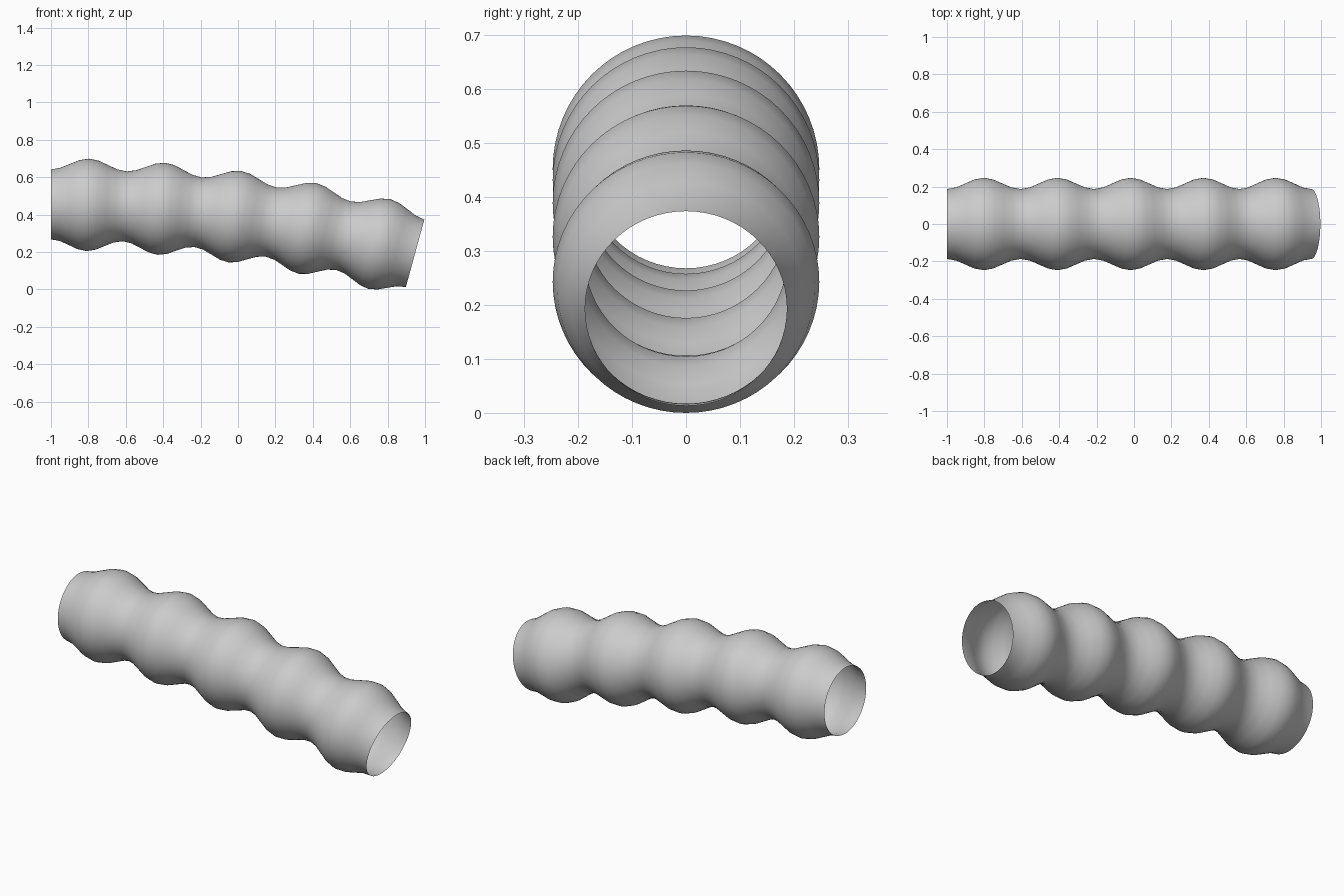
import bpy, bmesh
from math import sin, cos, pi, radians

if "Cube" in bpy.data.objects:
    bpy.data.objects.remove(bpy.data.objects["Cube"])

BULGES, STEPS, SIDES = 5, 8, 64
SWEEP = radians(15.3)          # total downward bend
BEND_R = 1.947 / sin(SWEEP)    # radius of the bend
START_X, START_Z = -1.0, 0.458
MEAN_R, WAVE = 0.217, 0.030

# Corrugated hose: rings swept along a gentle arc, both ends open
bm = bmesh.new()
rings = []
count = BULGES * STEPS
for i in range(count + 1):
    a = SWEEP * i / count
    r = MEAN_R - WAVE * cos(2 * pi * i / STEPS)
    cx = START_X + BEND_R * sin(a)
    cz = START_Z - BEND_R * (1 - cos(a))
    ring = []
    for j in range(SIDES):
        t = 2 * pi * j / SIDES
        up = r * sin(t)
        ring.append(bm.verts.new((cx + up * sin(a), r * cos(t), cz + up * cos(a))))
    rings.append(ring)
for r0, r1 in zip(rings, rings[1:]):
    for j in range(SIDES):
        k = (j + 1) % SIDES
        bm.faces.new((r0[j], r0[k], r1[k], r1[j]))
bmesh.ops.recalc_face_normals(bm, faces=bm.faces)

# Make sure the surface faces outward
bm.faces.ensure_lookup_table()
f = bm.faces[SIDES // 4]
if f.normal.z < 0:
    bmesh.ops.reverse_faces(bm, faces=bm.faces)
for f in bm.faces:
    f.smooth = True

mesh = bpy.data.meshes.new("corrugated_hose")
bm.to_mesh(mesh)
bm.free()
hose = bpy.data.objects.new("corrugated_hose", mesh)
bpy.context.collection.objects.link(hose)

# Rest on the ground
hose.location.z = -min(v.co.z for v in mesh.vertices)
